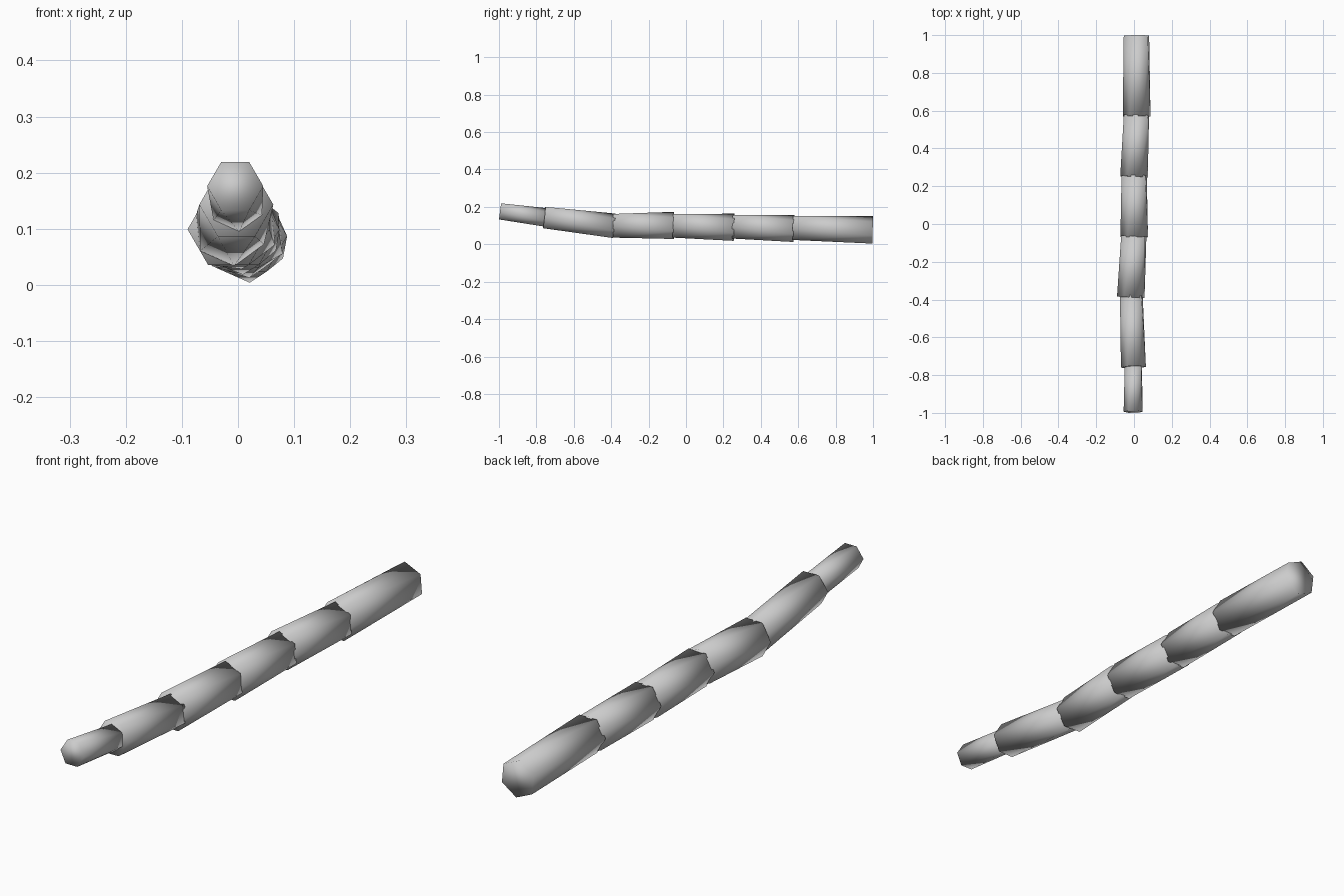
import bpy, bmesh, math
from mathutils import Vector

if "Cube" in bpy.data.objects:
    bpy.data.objects.remove(bpy.data.objects["Cube"])

bark = bpy.data.materials.new("light_grey")
bark.diffuse_color = (0.6, 0.6, 0.6, 1)
bark.use_nodes = True
bark.node_tree.nodes["Principled BSDF"].inputs["Base Color"].default_value = bark.diffuse_color

SIDES = 6
TWIST = math.radians(-24)   # each piece turns slightly along its length

# front centre, back centre, radius of each overlapping piece, tip to base
PIECES = [
    ((-0.005, -0.994, 0.176), (-0.003, -0.750, 0.144), 0.050),
    ((-0.003, -0.758, 0.143), (-0.014, -0.384, 0.099), 0.066),
    ((-0.017, -0.388, 0.099), (-0.001, -0.064, 0.101), 0.073),
    ((0.001, -0.070, 0.099), (0.001, 0.257, 0.091), 0.073),
    ((0.000, 0.250, 0.094), (0.013, 0.577, 0.085), 0.073),
    ((0.014, 0.570, 0.087), (0.013, 0.998, 0.077), 0.0735),
]


def ring(bm, centre, axis, radius, turn):
    """Hexagon of vertices square to the axis."""
    up = (Vector((0, 0, 1)) - axis * axis.z).normalized()
    side = axis.cross(up)
    verts = []
    for i in range(SIDES):
        a = turn + math.tau * i / SIDES
        verts.append(bm.verts.new(
            centre + side * (radius * math.cos(a)) + up * (radius * math.sin(a))))
    return verts


def stick_piece(name, front, back, radius):
    front, back = Vector(front), Vector(back)
    axis = (back - front).normalized()
    bm = bmesh.new()
    a = ring(bm, front, axis, radius, 0)
    b = ring(bm, back, axis, radius, TWIST)
    for i in range(SIDES):
        j = (i + 1) % SIDES
        bm.faces.new((a[i], a[j], b[j], b[i]))
    bm.faces.new(a)
    bm.faces.new(b)
    bmesh.ops.recalc_face_normals(bm, faces=bm.faces)
    for f in bm.faces:
        f.smooth = True
    mesh = bpy.data.meshes.new(name)
    bm.to_mesh(mesh)
    bm.free()
    mesh.materials.append(bark)
    bpy.context.collection.objects.link(bpy.data.objects.new(name, mesh))


# narrow tip, then the thicker pieces of the stick
for n, (front, back, radius) in enumerate(PIECES):
    stick_piece("tip" if n == 0 else f"stick_piece_{n}", front, back, radius)
